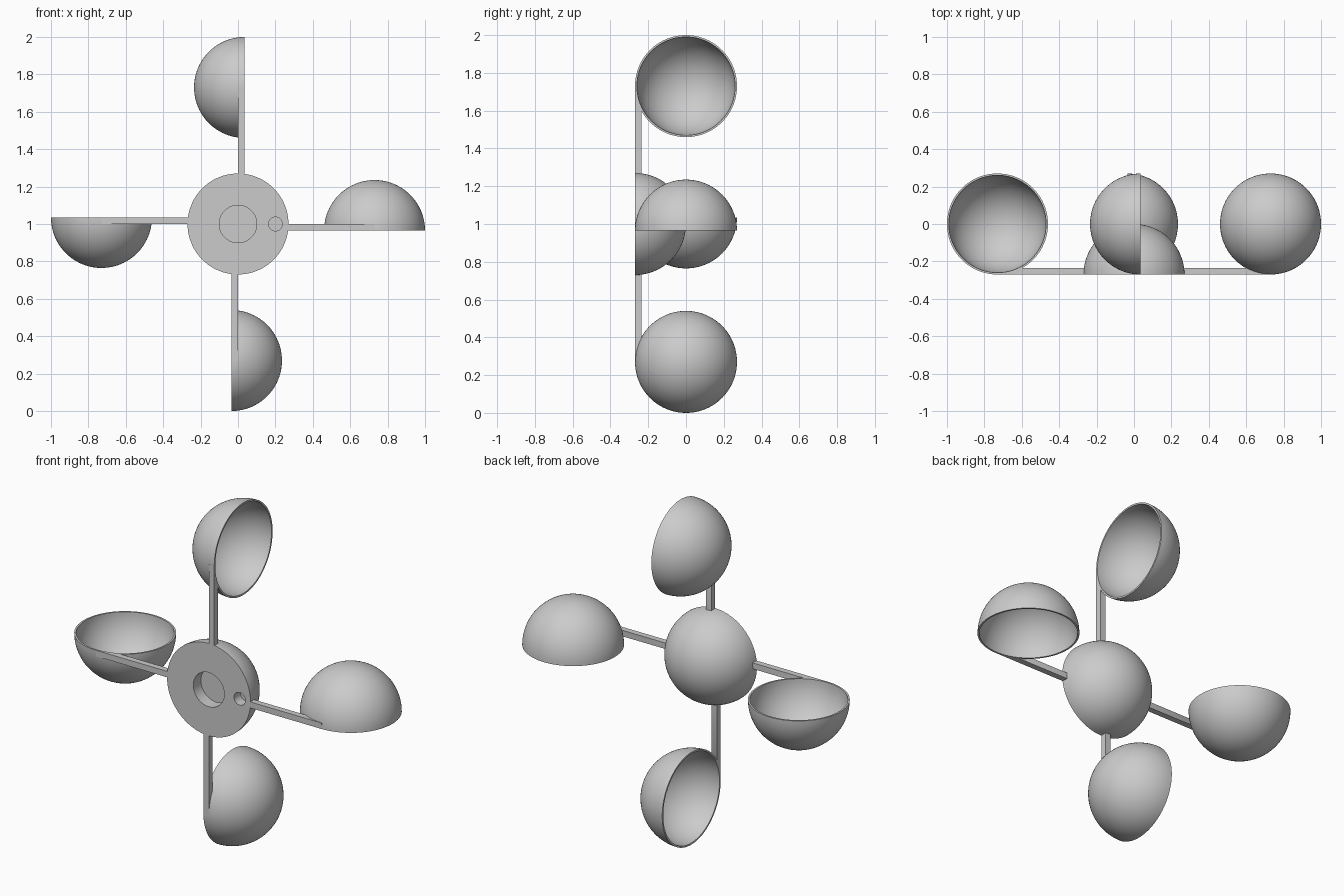
import bpy
import bmesh
from math import sin, cos, pi, radians
from mathutils import Matrix, Vector

cube = bpy.data.objects.get("Cube")
if cube:
    bpy.data.objects.remove(cube, do_unlink=True)

R = 0.27          # radius of hub and cups
WALL = 0.01       # cup wall thickness
ARM = 0.035       # arm thickness
REACH = 0.73      # hub centre to cup centre
SIDES = 96

grey = bpy.data.materials.new("light grey")
grey.use_nodes = True
grey.diffuse_color = (0.6, 0.6, 0.6, 1)
grey.node_tree.nodes["Principled BSDF"].inputs["Base Color"].default_value = (0.6, 0.6, 0.6, 1)


def make_object(name, bm, matrix):
    bmesh.ops.remove_doubles(bm, verts=bm.verts, dist=1e-5)
    bmesh.ops.recalc_face_normals(bm, faces=bm.faces)
    mesh = bpy.data.meshes.new(name)
    bm.to_mesh(mesh)
    bm.free()
    mesh.materials.append(grey)
    obj = bpy.data.objects.new(name, mesh)
    bpy.context.collection.objects.link(obj)
    obj.matrix_world = matrix
    return obj


def quarter_arc(radius, steps=24):
    """Profile from the pole on z down to the equator."""
    return [(radius * sin(pi / 2 * i / steps), radius * cos(pi / 2 * i / steps))
            for i in range(steps + 1)]


def lathe(name, profile, matrix):
    bm = bmesh.new()
    verts = [bm.verts.new((r, 0, z)) for r, z in profile]
    edges = [bm.edges.new(pair) for pair in zip(verts, verts[1:])]
    bmesh.ops.spin(bm, geom=verts + edges, cent=(0, 0, 0), axis=(0, 0, 1),
                   angle=2 * pi, steps=SIDES)
    return make_object(name, bm, matrix)


def select(obj):
    bpy.ops.object.select_all(action='DESELECT')
    obj.select_set(True)
    bpy.context.view_layer.objects.active = obj


def cut(obj, cutter):
    """Subtract the cutter for good, then discard it."""
    cutter.hide_render = True
    mod = obj.modifiers.new("cut", 'BOOLEAN')
    mod.operation = 'DIFFERENCE'
    mod.solver = 'EXACT'
    mod.object = cutter
    select(obj)
    bpy.ops.object.modifier_apply(modifier=mod.name)
    bpy.data.objects.remove(cutter, do_unlink=True)


def smooth(obj):
    select(obj)
    bpy.ops.object.shade_smooth_by_angle(angle=radians(30))


# Hub: a half ball with a round socket in its flat front
hub_matrix = Matrix.Translation((0, -R, 1)) @ Matrix.Rotation(-pi / 2, 4, 'X')
hub = lathe("hub", quarter_arc(R) + [(0.1, 0), (0.1, 0.07), (0, 0.07)], hub_matrix)

# Small side hole in the hub's front
bm = bmesh.new()
bmesh.ops.create_cone(bm, cap_ends=True, segments=32, radius1=0.037, radius2=0.037, depth=0.12)
cut(hub, make_object("hole_cutter", bm, Matrix.Translation((0.2, -R, 1)) @ Matrix.Rotation(pi / 2, 4, 'X')))
smooth(hub)

# Four arms with cups, turned around the hub
for i, side in enumerate(("left", "top", "right", "bottom")):
    turn = Matrix.Translation((0, 0, 1)) @ Matrix.Rotation(-i * pi / 2, 4, 'Y')
    cup_matrix = turn @ Matrix.Translation((REACH, 0, -ARM))

    cup = lathe(side + "_cup", quarter_arc(R) + quarter_arc(R - WALL)[::-1], cup_matrix)
    smooth(cup)

    # Square arm, flush with the hub front and trimmed inside the cup
    start = 0.25
    size = Vector((REACH - start, ARM, ARM))
    centre = Vector(((REACH + start) / 2, ARM / 2 - R, -ARM / 2))
    bm = bmesh.new()
    bmesh.ops.create_cube(bm, size=1, matrix=Matrix.Translation(centre) @ Matrix.Diagonal(size).to_4x4())
    arm = make_object(side + "_arm", bm, turn)
    bm = bmesh.new()
    bmesh.ops.create_uvsphere(bm, u_segments=SIDES, v_segments=47, radius=R - WALL * 0.7)
    cut(arm, make_object("cup_cutter", bm, cup_matrix))
    smooth(arm)
